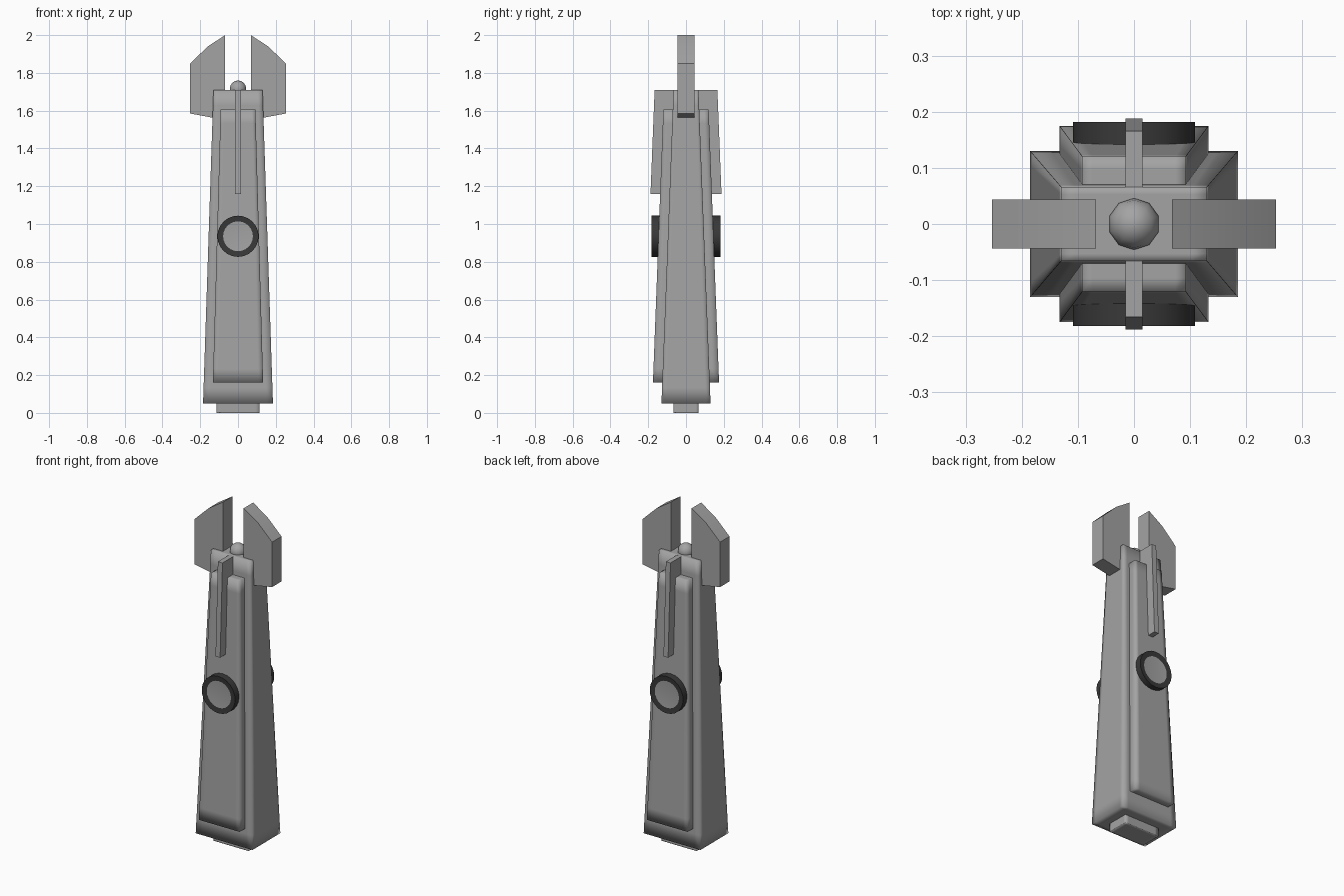
import bpy, bmesh, math
from mathutils import Matrix, Vector

if "Cube" in bpy.data.objects:
    bpy.data.objects.remove(bpy.data.objects["Cube"])


def material(name, c):
    m = bpy.data.materials.new(name)
    m.diffuse_color = (c, c, c, 1)
    m.use_nodes = True
    m.node_tree.nodes["Principled BSDF"].inputs["Base Color"].default_value = m.diffuse_color
    return m


GREY = material("metal grey", 0.37)
DARK = material("dark grey", 0.04)


def finish(bm, name, mats, angle=None):
    bmesh.ops.recalc_face_normals(bm, faces=bm.faces[:])
    me = bpy.data.meshes.new(name)
    bm.to_mesh(me)
    bm.free()
    for m in mats:
        me.materials.append(m)
    ob = bpy.data.objects.new(name, me)
    bpy.context.collection.objects.link(ob)
    bpy.ops.object.select_all(action='DESELECT')
    ob.select_set(True)
    bpy.context.view_layer.objects.active = ob
    if angle is None:
        bpy.ops.object.shade_smooth()
    else:
        bpy.ops.object.shade_smooth_by_angle(angle=math.radians(angle))
    return ob


def tapered_box(name, z0, z1, x0, x1, y0, y1, loop=0.8):
    """Smooth box with edge loops near its corners, tapering from bottom to top."""
    bm = bmesh.new()
    bmesh.ops.create_cube(bm, size=2)
    for axis in range(3):
        for s in (-1, 1):
            n = Vector((0, 0, 0))
            n[axis] = 1
            d = loop if axis < 2 else 0.9
            bmesh.ops.bisect_plane(bm, geom=bm.verts[:] + bm.edges[:] + bm.faces[:],
                                   plane_co=n * s * d, plane_no=n)
    for v in bm.verts:
        t = (v.co.z + 1) / 2
        v.co = (v.co.x * (x0 + (x1 - x0) * t),
                v.co.y * (y0 + (y1 - y0) * t), z0 + (z1 - z0) * t)
    return finish(bm, name, [GREY])


def extrude_profile(name, pts, axis, half, angle=35):
    """Extrude a 2D outline symmetrically along x (points y,z) or y (points x,z)."""
    bm = bmesh.new()
    if axis == 'y':
        vs = [bm.verts.new((a, -half, b)) for a, b in pts]
        d = (0, 2 * half, 0)
    else:
        vs = [bm.verts.new((-half, a, b)) for a, b in pts]
        d = (2 * half, 0, 0)
    f = bm.faces.new(vs)
    r = bmesh.ops.extrude_face_region(bm, geom=[f])
    bmesh.ops.translate(bm, vec=d, verts=[v for v in r['geom'] if isinstance(v, bmesh.types.BMVert)])
    return finish(bm, name, [GREY], angle)


# Grip: foot, wide core and the raised front/back panel block
tapered_box("foot", 0, 0.06, 0.115, 0.115, 0.065, 0.065)
tapered_box("grip_core", 0.05, 1.71, 0.185, 0.13, 0.13, 0.066)
tapered_box("grip_panels", 0.16, 1.605, 0.133, 0.092, 0.175, 0.12)

# Ball between the jaws
bm = bmesh.new()
bmesh.ops.create_uvsphere(bm, u_segments=10, v_segments=8, radius=0.046,
                          matrix=Matrix.Translation((0, 0, 1.714)))
finish(bm, "ball", [GREY])

# Jaws on both sides
for side, s in (("left", -1), ("right", 1)):
    outline = [(0.068, 2.0), (0.16, 1.94), (0.253, 1.85), (0.253, 1.585),
               (0.12, 1.56), (0.068, 1.6)]
    extrude_profile(side + "_jaw", [(s * x, z) for x, z in outline], 'y', 0.044)

# Fins and round buttons on front and back
for side, s in (("front", -1), ("back", 1)):
    fin = [(0.05, 1.16), (0.188, 1.16), (0.166, 1.71), (0.05, 1.71)]
    extrude_profile(side + "_fin", [(s * y, z) for y, z in fin], 'x', 0.015)

    bm = bmesh.new()
    bmesh.ops.create_cone(bm, cap_ends=True, segments=24, radius1=0.109, radius2=0.109, depth=0.08,
                          matrix=Matrix.Translation((0, s * 0.142, 0.935)) @
                          Matrix.Rotation(math.pi / 2, 4, 'X'))
    cap = max(bm.faces, key=lambda f: s * f.calc_center_median().y)
    bmesh.ops.inset_region(bm, faces=[cap], thickness=0.03, depth=-0.004)
    cap.material_index = 1
    finish(bm, side + "_button", [DARK, GREY], 30)
